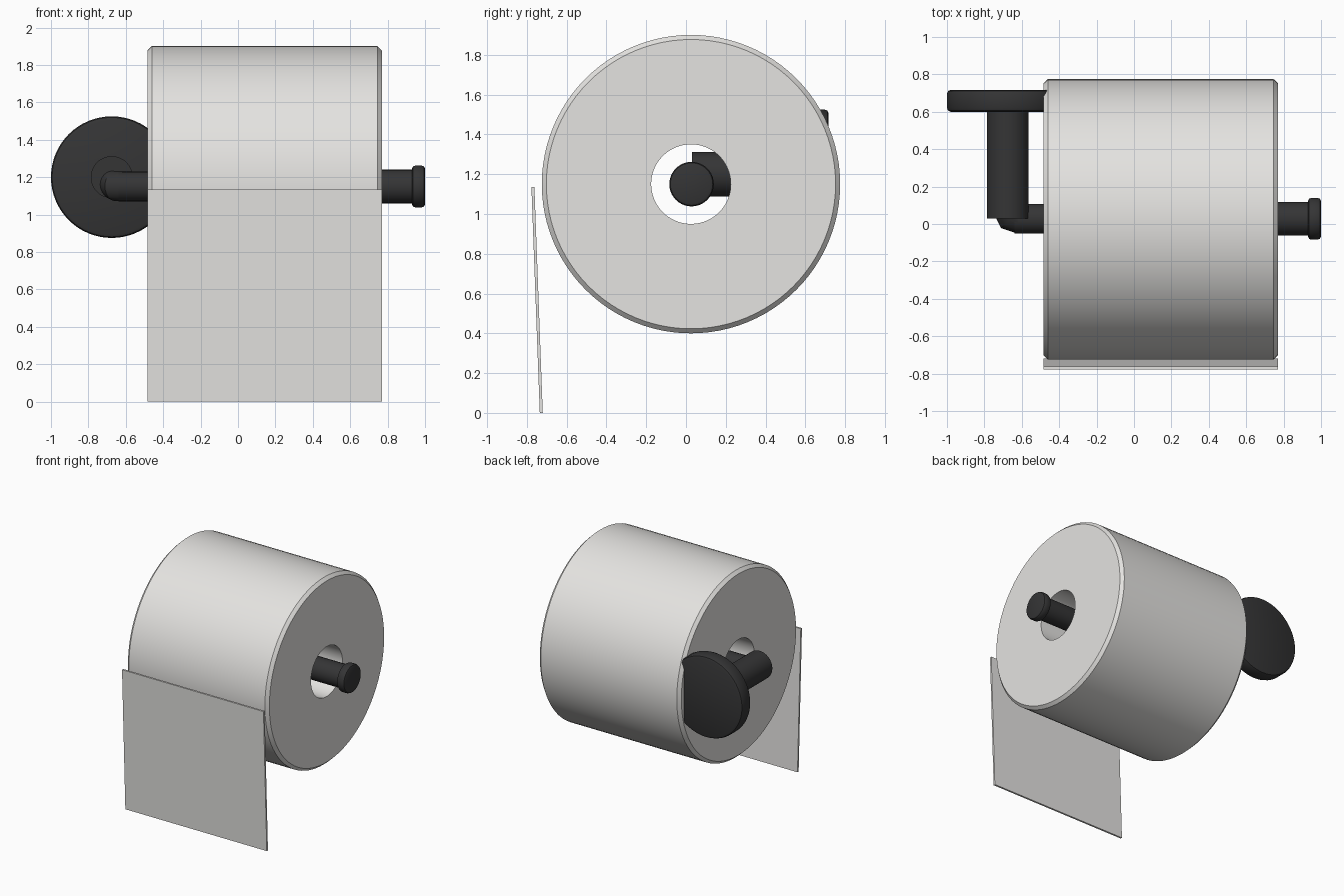
import bpy, bmesh, math
from mathutils import Vector

if "Cube" in bpy.data.objects:
    bpy.data.objects.remove(bpy.data.objects["Cube"])


def material(name, rgb):
    m = bpy.data.materials.new(name)
    m.diffuse_color = (*rgb, 1)
    m.use_nodes = True
    m.node_tree.nodes["Principled BSDF"].inputs["Base Color"].default_value = m.diffuse_color
    return m


PAPER = material("warm white paper", (0.78, 0.77, 0.75))
METAL = material("matte black metal", (0.035, 0.035, 0.036))


def finish(name, bm, mat):
    bmesh.ops.remove_doubles(bm, verts=bm.verts, dist=1e-5)
    bmesh.ops.recalc_face_normals(bm, faces=bm.faces)
    me = bpy.data.meshes.new(name)
    bm.to_mesh(me)
    bm.free()
    me.materials.append(mat)
    ob = bpy.data.objects.new(name, me)
    bpy.context.collection.objects.link(ob)
    bpy.ops.object.select_all(action='DESELECT')
    ob.select_set(True)
    bpy.context.view_layer.objects.active = ob
    bpy.ops.object.shade_smooth_by_angle(angle=math.radians(30))
    return ob


def lathe(name, mat, axis, centre, profile, n=64, closed=False):
    """Spin (position along axis, radius) points around the x or y axis."""
    bm = bmesh.new()
    rings = []
    for t, r in profile:
        ring = []
        for i in range(n):
            a = 2 * math.pi * i / n
            u, w = r * math.cos(a), r * math.sin(a)
            p = (t, centre[0] + u, centre[1] + w) if axis == 'x' else (centre[0] + u, t, centre[1] + w)
            ring.append(bm.verts.new(p))
        rings.append(ring)
    if closed:
        rings.append(rings[0])
    else:
        bm.faces.new(rings[0])
        bm.faces.new(rings[-1])
    for a, b in zip(rings, rings[1:]):
        for i in range(n):
            j = (i + 1) % n
            bm.faces.new((a[i], a[j], b[j], b[i]))
    return finish(name, bm, mat)


def rod(t0, t1, r, b):
    """Profile of a cylinder with rounded-over ends."""
    k = 0.3 * b
    return [(t0, r - b), (t0 + k, r - k), (t0 + b, r), (t1 - b, r), (t1 - k, r - k), (t1, r - b)]


X0, X1 = -0.485, 0.77
AX = (0.025, 1.15)          # roll axis (y, z)
MOUNT = (-0.675, 1.2)       # wall mount axis (x, z)

# Paper roll with chamfered rims and an open core
lathe("paper_roll", PAPER, 'x', AX, [
    (X0, 0.2), (X0, 0.727), (X0 + 0.024, 0.75),
    (X1 - 0.024, 0.75), (X1, 0.727), (X1, 0.2)], n=96, closed=True)

# Hanging sheet, leaning slightly back toward its lower edge
bm = bmesh.new()
section = [(-0.777, 1.135), (-0.762, 1.135), (-0.72, 0.0), (-0.735, 0.0)]
face = bm.faces.new([bm.verts.new((X0, y, z)) for y, z in section])
ext = bmesh.ops.extrude_face_region(bm, geom=[face])
bmesh.ops.translate(bm, vec=Vector((X1 - X0, 0, 0)),
                    verts=[g for g in ext['geom'] if isinstance(g, bmesh.types.BMVert)])
bm.faces.ensure_lookup_table()
if not any(all(abs(v.co.x - X0) < 1e-6 for v in f.verts) for f in bm.faces):
    bm.faces.new([v for v in bm.verts if abs(v.co.x - X0) < 1e-6])
finish("hanging_sheet", bm, PAPER)

# Wall plate and standoff post
lathe("wall_plate", METAL, 'y', MOUNT, rod(0.6, 0.717, 0.325, 0.02))
lathe("standoff_post", METAL, 'y', MOUNT, [(0.03, 0.112), (0.62, 0.112)], n=48)

# Roll bar, slightly slimmer on the mount side, with an end cap
lathe("roll_bar", METAL, 'x', (0.028, 1.15),
      [(-0.64, 0.08), (-0.4, 0.08), (0.6, 0.09), (0.95, 0.09)], n=24)
lathe("end_cap", METAL, 'x', (0.028, 1.15), rod(0.93, 1.0, 0.112, 0.018), n=40)

# Elbow joining the post to the bar
bm = bmesh.new()
path = [((-0.67, 0.14, 1.18), (0, 1, 0)), ((-0.672, 0.06, 1.165), (0, 1, 0)),
        ((-0.655, 0.035, 1.152), (-1, 1, 0)), ((-0.62, 0.028, 1.15), (-1, 0, 0))]
rings = []
for p, d in path:
    d = Vector(d).normalized()
    side = d.cross(Vector((0, 0, 1)))
    rings.append([bm.verts.new(Vector(p) + 0.08 * (side * math.cos(a) + Vector((0, 0, 1)) * math.sin(a)))
                  for a in (2 * math.pi * i / 24 for i in range(24))])
for a, b in zip(rings, rings[1:]):
    for i in range(24):
        j = (i + 1) % 24
        bm.faces.new((a[i], a[j], b[j], b[i]))
bm.faces.new(rings[0])
bm.faces.new(rings[-1])
finish("elbow", bm, METAL)
